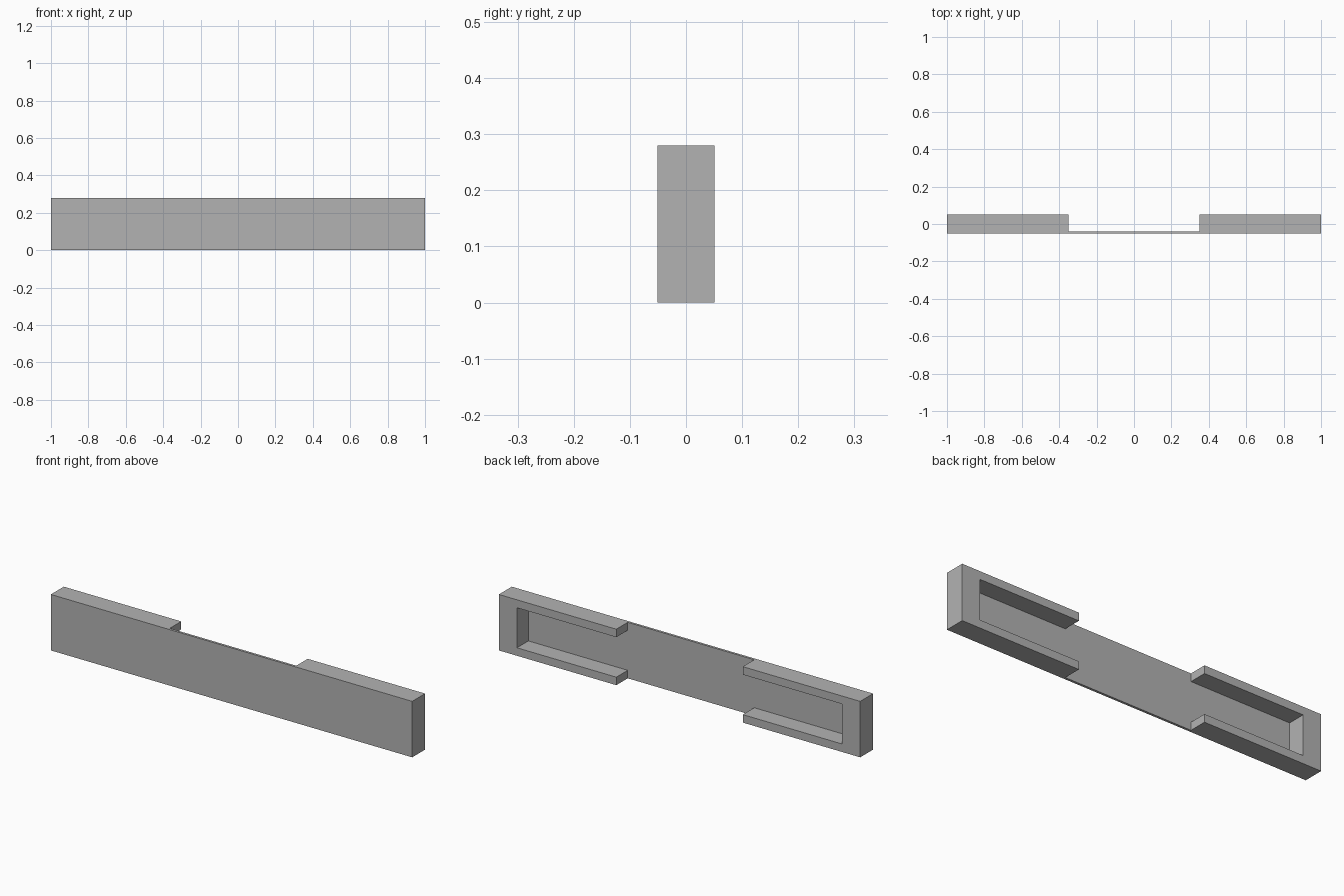
import bpy
import bmesh

cube = bpy.data.objects.get("Cube")
if cube:
    bpy.data.objects.remove(cube, do_unlink=True)

GREY = (0.45, 0.45, 0.45, 1.0)
mat = bpy.data.materials.new("plain grey")
mat.use_nodes = True
mat.diffuse_color = GREY
mat.node_tree.nodes["Principled BSDF"].inputs["Base Color"].default_value = GREY

HEIGHT, FRONT, BACK = 0.28, -0.051, 0.051
PANEL_BACK = FRONT + 0.012   # rear face of the thin web
ARM_END = 0.35               # where the flanges stop
END_WALL, FLANGE = 0.1, 0.04


def extrude_profile(name, points, y0, y1):
    """Extrude an (x, z) outline along y."""
    bm = bmesh.new()
    face = bm.faces.new([bm.verts.new((x, y0, z)) for x, z in points])
    geom = bmesh.ops.extrude_face_region(bm, geom=[face])["geom"]
    moved = [v for v in geom if isinstance(v, bmesh.types.BMVert)]
    bmesh.ops.translate(bm, verts=moved, vec=(0, y1 - y0, 0))
    bmesh.ops.recalc_face_normals(bm, faces=bm.faces)
    mesh = bpy.data.meshes.new(name)
    bm.to_mesh(mesh)
    bm.free()
    mesh.materials.append(mat)
    obj = bpy.data.objects.new(name, mesh)
    bpy.context.collection.objects.link(obj)
    return obj


# Thin front panel
extrude_profile("front_panel", [(-1, 0), (1, 0), (1, HEIGHT), (-1, HEIGHT)],
                FRONT, PANEL_BACK)

# C-shaped rim behind each end of the panel, open towards the middle
inner = 1 - END_WALL
top = HEIGHT - FLANGE
rim = [(ARM_END, 0), (1, 0), (1, HEIGHT), (ARM_END, HEIGHT),
       (ARM_END, top), (inner, top), (inner, FLANGE), (ARM_END, FLANGE)]
for side, sign in (("left", 1), ("right", -1)):
    extrude_profile(side + "_end_rim", [(sign * x, z) for x, z in rim],
                    PANEL_BACK, BACK)
